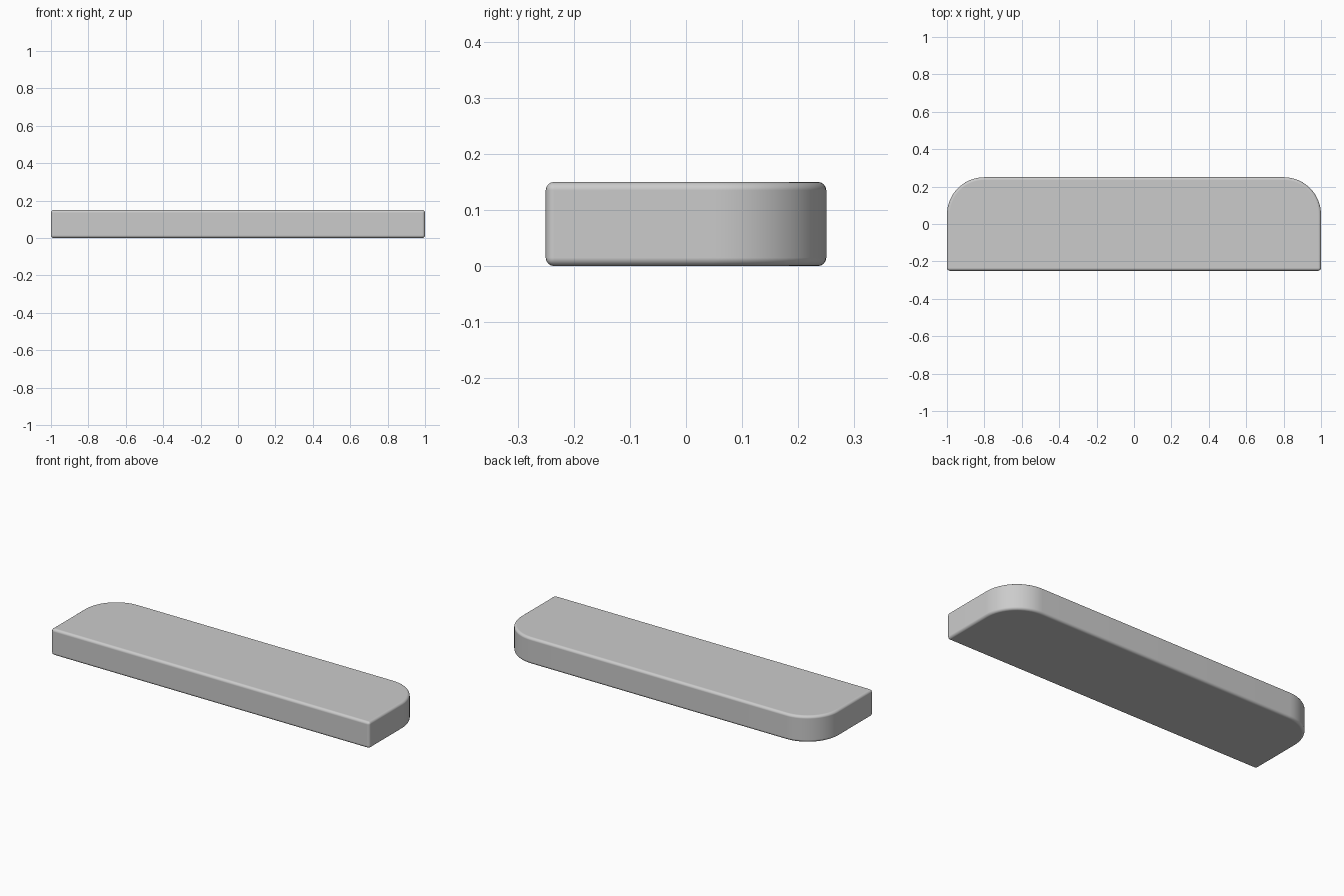
import bpy, bmesh, math

if "Cube" in bpy.data.objects:
    bpy.data.objects.remove(bpy.data.objects["Cube"])

L, W, H, R, N = 1.0, 0.25, 0.15, 0.2, 16

# Outline: square front corners, rounded back corners
pts = [(-L, -W), (L, -W)]
for cx, start in ((L - R, 0), (R - L, 90)):
    for i in range(N + 1):
        a = math.radians(start + 90 * i / N)
        pts.append((cx + R * math.cos(a), W - R + R * math.sin(a)))

# Extrude outline into the slab
bm = bmesh.new()
face = bm.faces.new([bm.verts.new((x, y, 0)) for x, y in pts])
ext = bmesh.ops.extrude_face_region(bm, geom=[face])
bmesh.ops.translate(bm, vec=(0, 0, H),
                    verts=[v for v in ext["geom"] if isinstance(v, bmesh.types.BMVert)])
bmesh.ops.recalc_face_normals(bm, faces=bm.faces)
mesh = bpy.data.meshes.new("rounded_slab")
bm.to_mesh(mesh)
bm.free()
slab = bpy.data.objects.new("rounded_slab", mesh)
bpy.context.collection.objects.link(slab)

# Softened edges
bevel = slab.modifiers.new("soft_edges", 'BEVEL')
bevel.width = 0.015
bevel.segments = 4
bevel.limit_method = 'ANGLE'
bevel.angle_limit = math.radians(40)
bevel.harden_normals = True

bpy.context.view_layer.objects.active = slab
slab.select_set(True)
bpy.ops.object.shade_smooth_by_angle(angle=math.radians(40))
